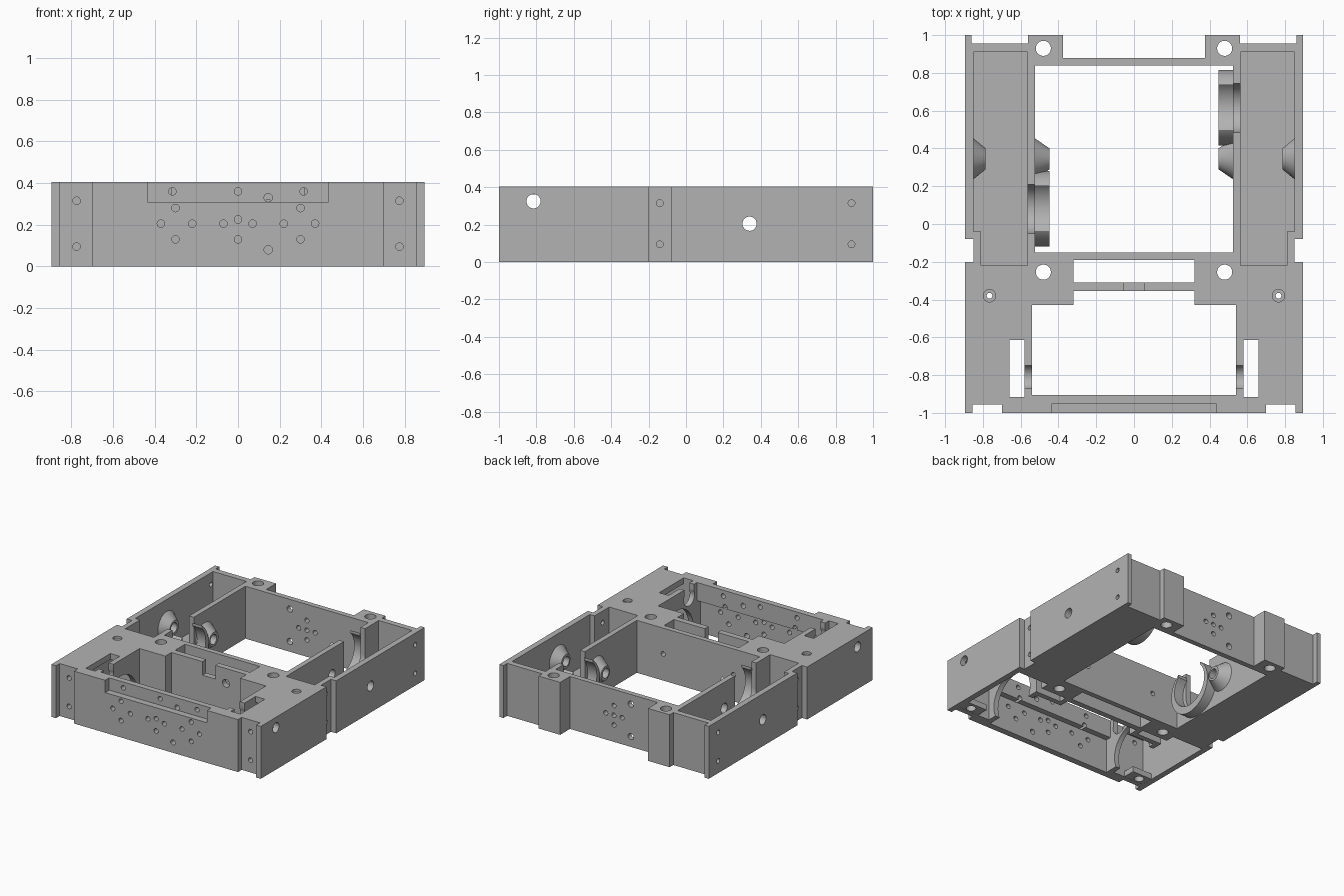
import bpy, bmesh, math
from mathutils import Matrix, Vector

if "Cube" in bpy.data.objects:
    bpy.data.objects.remove(bpy.data.objects["Cube"])

grey = bpy.data.materials.new("machined grey")
grey.use_nodes = True
grey.diffuse_color = (0.45, 0.45, 0.45, 1)
grey.node_tree.nodes["Principled BSDF"].inputs["Base Color"].default_value = (0.45, 0.45, 0.45, 1)

TOP = 0.405
MID = 0.205
SIDES = (-1, 1)


def finish(name, bm):
    bmesh.ops.recalc_face_normals(bm, faces=bm.faces)
    mesh = bpy.data.meshes.new(name)
    bm.to_mesh(mesh)
    bm.free()
    mesh.materials.append(grey)
    obj = bpy.data.objects.new(name, mesh)
    bpy.context.collection.objects.link(obj)
    return obj


def box(name, x, y, z):
    bm = bmesh.new()
    spans = [sorted(s) for s in (x, y, z)]
    size = [b - a for a, b in spans]
    centre = Vector([(a + b) / 2 for a, b in spans])
    bmesh.ops.create_cube(bm, size=1, matrix=Matrix.Translation(centre) @ Matrix.Diagonal((*size, 1)))
    return finish(name, bm)


def rod(name, axis, start, end, radius, tip=None, sides=24):
    """Cylinder or cone from start to end along one axis."""
    bm = bmesh.new()
    start, end = Vector(start), Vector(end)
    turn = (end - start).to_track_quat('Z', 'Y').to_matrix().to_4x4()
    bmesh.ops.create_cone(bm, cap_ends=True, segments=sides, radius1=radius,
                          radius2=radius if tip is None else tip, depth=(end - start).length,
                          matrix=Matrix.Translation((start + end) / 2) @ turn)
    return finish(name, bm)


def carve(obj, cutters):
    """Subtract all cutters, then bake the result and drop the cutters."""
    for c in cutters:
        c.hide_render = True
        mod = obj.modifiers.new("cut", 'BOOLEAN')
        mod.operation, mod.solver, mod.object = 'DIFFERENCE', 'EXACT', c
    graph = bpy.context.evaluated_depsgraph_get()
    mesh = bpy.data.meshes.new_from_object(obj.evaluated_get(graph))
    obj.modifiers.clear()
    obj.data = mesh
    for c in cutters:
        bpy.data.objects.remove(c)


cuts = []


def cut(x, y, z=(-0.2, 0.6)):
    cuts.append(box("cutter", x, y, z))


def cut_pair(x, y, z=(-0.2, 0.6)):
    for s in SIDES:
        cut((s * x[0], s * x[1]), y, z)


def drill_y(x, z, y, r=0.018):
    cuts.append(rod("drill", 'Y', (x, y[0], z), (x, y[1], z), r))


def drill_x(y, z, x, r=0.018):
    for s in SIDES:
        cuts.append(rod("drill", 'X', (s * x[0], y, z), (s * x[1], y, z), r, sides=32))


def drill_z(x, y, r, z=(-0.1, 0.6)):
    for s in SIDES:
        cuts.append(rod("drill", 'Z', (s * x, y, z[0]), (s * x, y, z[1]), r, sides=32))


frame = box("chassis_frame", (-0.895, 0.895), (-1, 1), (0, TOP))

# Openings through the full height
cut((-0.525, 0.525), (-0.15, 0.84))
cut((-0.32, 0.32), (-0.31, -0.19))
cut((-0.32, 0.32), (-0.45, -0.355))
cut((-0.54, 0.54), (-0.905, -0.43))

# Outline notches
cut((-0.375, 0.375), (0.88, 1.1))
cut_pair((0.56, 0.86), (0.955, 1.1))
cut_pair((0.85, 1.0), (-0.2, -0.08))
cut_pair((0.70, 0.855), (-1.1, -0.955))

# Rear side bays, open above
cut_pair((0.565, 0.85), (-0.04, 0.91), (0.04, 0.6))
cut_pair((0.565, 0.81), (-0.22, -0.03), (0.04, 0.6))

# Front side pockets, open below, with slots in the deck
cut_pair((0.58, 0.85), (-0.915, -0.26), (-0.2, 0.36))
cut_pair((0.36, 0.59), (-0.39, -0.33), (-0.2, 0.36))
cut_pair((0.58, 0.66), (-0.915, -0.615))

# Stepped front wall and centre bar notch
cut((-0.54, 0.54), (-0.95, -0.89), (-0.2, 0.265))
cut((-0.435, 0.435), (-1.1, -0.95), (0.31, 0.6))
cut((-0.055, 0.055), (-0.36, -0.30), (0.3, 0.6))

# Shaft notches and wheel arches in the front inner walls
drill_x(-0.81, 0.325, (0.53, 0.60), 0.065)
cut_pair((0.53, 0.59), (-0.87, -0.75), (0.33, 0.6))
drill_x(-0.66, 0.08, (0.53, 0.59), 0.2)

# Front wall holes
for s in SIDES:
    for x, z in ((0.3, 0.28), (0.3, 0.13), (0.37, MID), (0.22, MID), (0.07, MID), (0.315, 0.36)):
        drill_y(s * x, z, (-1.1, -0.85))
    for z in (0.095, 0.315):
        drill_y(s * 0.775, z, (-1.1, -0.9))
    drill_y(s * 0.07, MID, (0.8, 1.1))
    drill_y(s * 0.3, MID, (-0.195, -0.1))
for z in (0.13, 0.225, 0.36):
    drill_y(0, z, (-1.1, -0.85))
for z in (0.08, 0.33):
    drill_y(0.145, z, (-1.1, -0.85), 0.02)
    drill_y(-0.145, z, (0.8, 1.1), 0.024)

# Rear wall and centre bar holes
for z in (0.13, MID, 0.28):
    drill_y(0, z, (0.8, 1.1))
drill_y(0.145, 0.29, (-0.4, -0.3), 0.03)

# Side wall holes
for y in (-0.14, 0.885):
    for z in (0.095, 0.315):
        drill_x(y, z, (0.78, 1.0))
drill_x(-0.815, 0.325, (0.8, 1.0), 0.038)
drill_x(0.34, MID, (0.5, 1.0), 0.038)

# Vertical bolt holes and countersunk deck screws
drill_z(0.48, 0.93, 0.04)
drill_z(0.48, -0.255, 0.04)
drill_z(0.765, -0.38, 0.015)
drill_z(0.765, -0.38, 0.033, (0.385, 0.6))

# Motor openings in the rear inner walls
MOTORS = ((-1, 0.08), (1, 0.615))
for s, y in MOTORS:
    cuts.append(rod("drill", 'X', (s * 0.51, y, MID), (s * 0.58, y, MID), 0.13, sides=48))
    cut((s * 0.51, s * 0.58), (y - 0.13, y + 0.13), (MID, 0.6))

carve(frame, cuts)
parts = [frame]

# Crescent motor cradles
for s, y in MOTORS:
    cradle = rod("motor_cradle", 'X', (s * 0.527, y, MID), (s * 0.447, y, MID), 0.2, sides=64)
    bore = rod("bore", 'X', (s * 0.6, y, 0.23), (s * 0.4, y, 0.23), 0.165, sides=64)
    mouth = box("mouth", (s * 0.6, s * 0.4), (y - 0.12, y + 0.12), (0.23, 0.6))
    carve(cradle, [bore, mouth])
    parts.append(cradle)

# Conical axle bosses and front corner pads
for s in SIDES:
    for name, base, tip in (("inner_axle_boss", 0.527, 0.447), ("outer_axle_boss", 0.852, 0.785)):
        boss = rod(name, 'X', (s * base, 0.345, MID), (s * tip, 0.345, MID), 0.11, 0.055, 40)
        cutters = [rod("bore", 'X', (s * 0.4, 0.34, MID), (s * 0.95, 0.34, MID), 0.038, sides=32)]
        if s > 0 and name.startswith("inner"):
            cutters.append(rod("bore", 'X', (0.6, 0.615, MID), (0.4, 0.615, MID), 0.19, sides=64))
        carve(boss, cutters)
        parts.append(boss)
    pad = box("front_corner_pad", (s * 0.68, s * 0.86), (-0.93, -0.82), (0.001, 0.045))
    carve(pad, [rod("bore", 'Z', (s * 0.78, -0.875, -0.1), (s * 0.78, -0.875, 0.1), 0.035)])
    parts.append(pad)

for obj in parts:
    bpy.ops.object.select_all(action='DESELECT')
    obj.select_set(True)
    bpy.context.view_layer.objects.active = obj
    bpy.ops.object.shade_smooth_by_angle(angle=math.radians(30))
